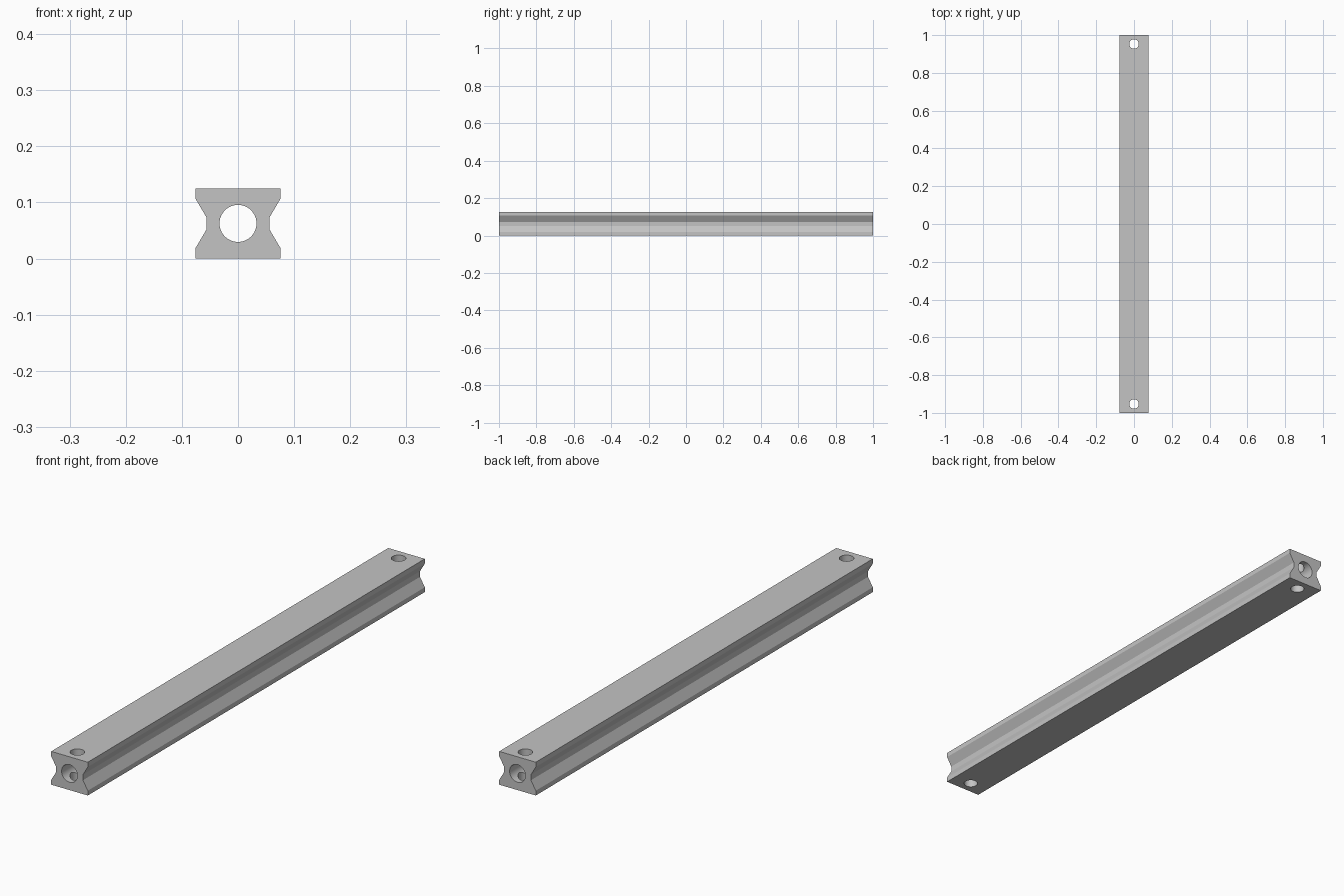
import bpy, bmesh, math

if "Cube" in bpy.data.objects:
    bpy.data.objects.remove(bpy.data.objects["Cube"], do_unlink=True)

LENGTH, HEIGHT = 2.0, 0.125
MID = HEIGHT / 2

# Plain grey metal
grey = bpy.data.materials.new("grey_metal")
grey.use_nodes = True
colour = (0.55, 0.55, 0.55, 1)
grey.diffuse_color = colour
grey.node_tree.nodes["Principled BSDF"].inputs["Base Color"].default_value = colour

# Rail: waisted profile, mirrored left to right, extruded along y
right_side = [(0.076, 0), (0.076, 0.018), (0.056, 0.052),
              (0.056, 0.073), (0.076, 0.107), (0.076, HEIGHT)]
outline = right_side + [(-x, z) for x, z in reversed(right_side)]
bm = bmesh.new()
face = bm.faces.new([bm.verts.new((x, -LENGTH / 2, z)) for x, z in outline])
swept = bmesh.ops.extrude_face_region(bm, geom=[face])["geom"]
bmesh.ops.translate(bm, vec=(0, LENGTH, 0),
                    verts=[v for v in swept if isinstance(v, bmesh.types.BMVert)])
bmesh.ops.recalc_face_normals(bm, faces=bm.faces)
mesh = bpy.data.meshes.new("rail")
bm.to_mesh(mesh)
bm.free()
mesh.materials.append(grey)
rail = bpy.data.objects.new("rail", mesh)
bpy.context.collection.objects.link(rail)


def drill(name, radius, depth, location, tilt=0):
    """Cut a round hole through the rail."""
    bpy.ops.mesh.primitive_cylinder_add(vertices=48, radius=radius, depth=depth,
                                        location=location, rotation=(tilt, 0, 0))
    cutter = bpy.context.object
    cutter.name = name
    cutter.data.materials.append(grey)
    mod = rail.modifiers.new(name, 'BOOLEAN')
    mod.operation, mod.solver, mod.object = 'DIFFERENCE', 'EXACT', cutter
    bpy.ops.object.select_all(action='DESELECT')
    rail.select_set(True)
    bpy.context.view_layer.objects.active = rail
    bpy.ops.object.modifier_apply(modifier=name)
    bpy.data.objects.remove(cutter, do_unlink=True)


# Long bore, then a vertical bolt hole near each end
drill("bore", 0.033, LENGTH + 0.2, (0, 0, MID), math.pi / 2)
for end in (-1, 1):
    drill("bolt_hole", 0.025, HEIGHT + 0.1, (0, end * 0.953, MID))

# Round holes smooth, profile edges crisp
bpy.ops.object.shade_smooth_by_angle(angle=math.radians(20))
